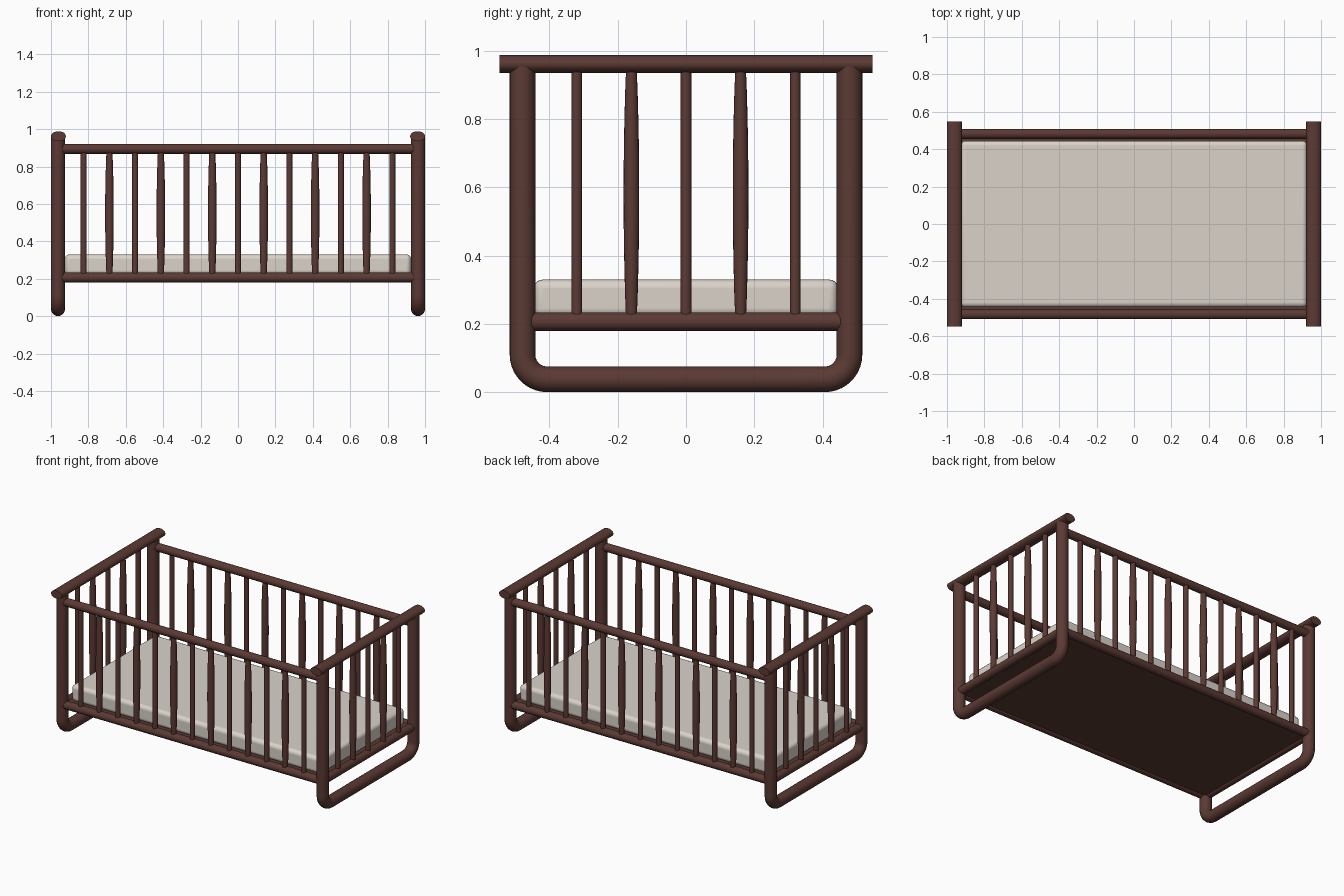
import bpy, bmesh
from math import sin, cos, pi, radians
from mathutils import Matrix, Vector

if "Cube" in bpy.data.objects:
    bpy.data.objects.remove(bpy.data.objects["Cube"])


def material(name, rgb):
    m = bpy.data.materials.new(name)
    m.diffuse_color = (*rgb, 1)
    m.use_nodes = True
    m.node_tree.nodes["Principled BSDF"].inputs["Base Color"].default_value = m.diffuse_color
    return m


WOOD = material("dark_wood", (0.105, 0.042, 0.034))
FABRIC = material("cream_fabric", (0.70, 0.65, 0.59))


def smooth(obj, mat):
    obj.data.materials.append(mat)
    bpy.ops.object.select_all(action='DESELECT')
    obj.select_set(True)
    bpy.context.view_layer.objects.active = obj
    bpy.ops.object.shade_smooth_by_angle(angle=radians(35))
    return obj


def lathe(name, start, axis, profile, squash=1.0, sides=24):
    """Turned bar along an axis; profile holds (distance, radius) pairs."""
    rot = Vector((0, 0, 1)).rotation_difference(Vector(axis)).to_matrix().to_4x4()
    mat = Matrix.Translation(start) @ rot
    bm = bmesh.new()
    rings = [[bm.verts.new(mat @ Vector((r * cos(2 * pi * i / sides),
                                         r * sin(2 * pi * i / sides), d)))
              for i in range(sides)] for d, r in profile]
    for a, b in zip(rings, rings[1:]):
        for i in range(sides):
            j = (i + 1) % sides
            bm.faces.new((a[i], a[j], b[j], b[i]))
    bm.faces.new(rings[0][::-1])
    bm.faces.new(rings[-1])
    for v in bm.verts:  # flatten vertically for oval rails
        v.co.z = start[2] + (v.co.z - start[2]) * squash
    me = bpy.data.meshes.new(name)
    bm.to_mesh(me)
    bm.free()
    obj = bpy.data.objects.new(name, me)
    bpy.context.collection.objects.link(obj)
    return smooth(obj, WOOD)


def box(name, size, center, bevel, mat, segments):
    bpy.ops.mesh.primitive_cube_add(size=1, location=center)
    obj = bpy.context.object
    obj.name = name
    obj.scale = size
    bpy.ops.object.transform_apply(location=False, rotation=False, scale=True)
    mod = obj.modifiers.new("rounding", 'BEVEL')
    mod.width, mod.segments = bevel, segments
    return smooth(obj, mat)


def u_frame(name, x):
    """Bent tube: two legs joined by a floor runner."""
    y, z, r = 0.479, 0.038, 0.072
    half = [(y, 0.955)] + [(y - r + r * cos(a), z + r - r * sin(a))
                           for a in (pi / 2 * i / 10 for i in range(11))]
    pts = half + [(-py, pz) for py, pz in reversed(half)]
    cu = bpy.data.curves.new(name, 'CURVE')
    cu.dimensions = '3D'
    cu.bevel_depth, cu.bevel_resolution, cu.use_fill_caps = 0.0375, 6, True
    sp = cu.splines.new('POLY')
    sp.points.add(len(pts) - 1)
    for p, (py, pz) in zip(sp.points, pts):
        p.co = (x, py, pz, 1)
    obj = bpy.data.objects.new(name, cu)
    bpy.context.collection.objects.link(obj)
    bpy.ops.object.select_all(action='DESELECT')
    obj.select_set(True)
    bpy.context.view_layer.objects.active = obj
    bpy.ops.object.convert(target='MESH')
    smooth(bpy.context.object, WOOD)


def slat(name, x, y, top, turned):
    """Plain spindle, or one swelling towards the middle."""
    z0 = 0.21
    h = top - z0
    if turned:
        prof = [(h * t, 0.0155 + 0.0075 * sin(pi * t) ** 0.8)
                for t in (i / 10 for i in range(11))]
    else:
        prof = [(0, 0.016), (h, 0.016)]
    lathe(name, (x, y, z0), (0, 0, 1), prof, sides=16)


EX, SY = 0.9625, 0.482

# End frames: bent legs, oval top rail, lower rail and spindles
for side, s in (("left", -1), ("right", 1)):
    u_frame(side + "_leg_frame", s * EX)
    lathe(side + "_end_top_rail", (s * 0.96, -0.547, 0.962), (0, 1, 0),
          [(0, 0.04), (1.094, 0.04)], squash=0.67)
    lathe(side + "_end_lower_rail", (s * EX, -0.465, 0.207), (0, 1, 0),
          [(0, 0.027), (0.93, 0.027)])
    for i in range(5):
        slat(f"{side}_end_slat_{i + 1}", s * EX, (i - 2) * 0.16, 0.95, i % 2 == 1)

# Long sides: upper and lower rails with spindles
for side, s in (("front", -1), ("back", 1)):
    for level, z in (("upper", 0.895), ("lower", 0.207)):
        lathe(f"{side}_{level}_rail", (-0.945, s * SY, z), (1, 0, 0),
              [(0, 0.0265), (1.89, 0.0265)])
    for i in range(13):
        slat(f"{side}_slat_{i + 1}", (i - 6) * 0.1375, s * SY, 0.89, i % 2 == 1)

# Base board and mattress
box("base_board", (1.90, 0.95, 0.03), (0, 0, 0.207), 0.004, WOOD, 2)
box("mattress", (1.85, 0.89, 0.11), (0, 0, 0.275), 0.025, FABRIC, 5)
